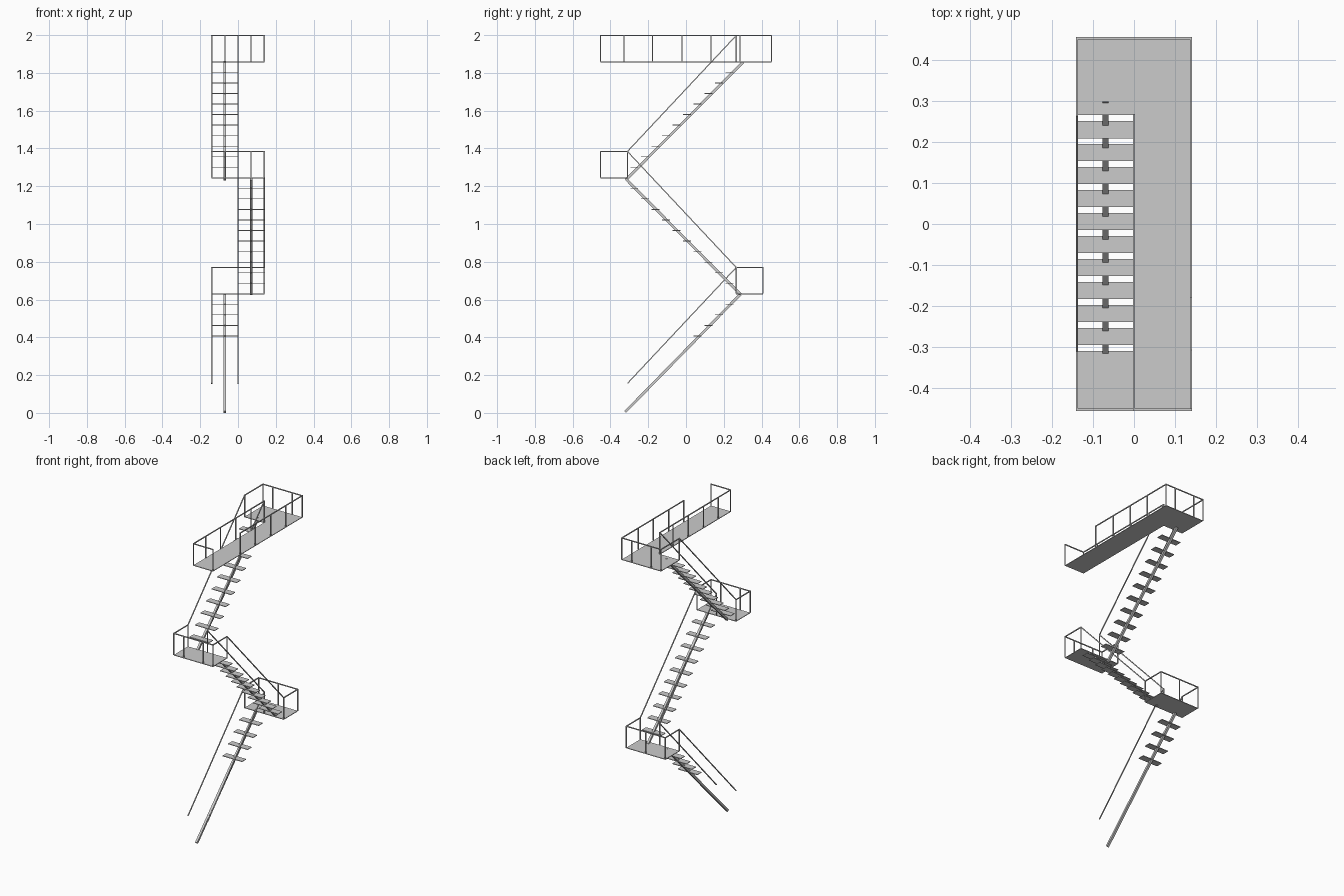
import bpy, bmesh
from mathutils import Vector, Matrix

if "Cube" in bpy.data.objects:
    bpy.data.objects.remove(bpy.data.objects["Cube"])

W = 0.139        # half width of the staircase
RAIL = 0.0055    # rail and post thickness
H = 0.139        # railing height
Z1, Z2, Z3 = 0.631, 1.245, 1.859   # landing and platform levels
Y_BACK, Y_FRONT = 0.266, -0.310    # where the flights meet the landings


def finish(name, bm):
    mesh = bpy.data.meshes.new(name)
    bm.to_mesh(mesh)
    bm.free()
    obj = bpy.data.objects.new(name, mesh)
    bpy.context.collection.objects.link(obj)
    return obj


def add_box(bm, lo, hi):
    lo, hi = Vector(lo), Vector(hi)
    m = Matrix.Translation((lo + hi) / 2) @ Matrix.Diagonal((*(hi - lo), 1))
    bmesh.ops.create_cube(bm, size=1, matrix=m)


def add_bar(bm, a, b, w):
    a, b = Vector(a), Vector(b)
    d = b - a
    rot = d.to_track_quat('Z', 'Y').to_matrix().to_4x4()
    m = Matrix.Translation((a + b) / 2) @ rot @ Matrix.Diagonal((w, w, d.length, 1))
    bmesh.ops.create_cube(bm, size=1, matrix=m)


def railing(name, z, paths, posts):
    """Top rails along xy paths, with posts at xy points."""
    bm = bmesh.new()
    for path in paths:
        for p, q in zip(path, path[1:]):
            add_bar(bm, (*p, z + H), (*q, z + H), RAIL)
    for p in posts:
        add_bar(bm, (*p, z), (*p, z + H + RAIL / 2), RAIL)
    finish(name, bm)


def floor(name, z, rects):
    bm = bmesh.new()
    for x0, y0, x1, y1 in rects:
        add_box(bm, (x0, y0, z - 0.003), (x1, y1, z + 0.001))
    finish(name, bm)


def flight(n, side, z0, direction, first, stringer):
    """One flight: central stringer, open treads and two handrails."""
    xc = side * W / 2
    bm = bmesh.new()
    add_bar(bm, (xc, *stringer[0]), (xc, *stringer[1]), 0.014)
    finish(f"stringer_{n}", bm)

    mid = (Y_BACK + Y_FRONT) / 2
    bm = bmesh.new()
    for k in range(first, 11):
        y = mid + direction * (k - 5.5) * 0.056
        z = z0 + k * 0.0559
        x0, x1 = sorted((0, side * W))
        add_box(bm, (x0, y - 0.021, z - 0.003), (x1, y + 0.021, z + 0.001))
    finish(f"treads_{n}", bm)

    ys = (Y_FRONT, Y_BACK) if direction > 0 else (Y_BACK, Y_FRONT)
    bm = bmesh.new()
    for x in (0, side * W):
        add_bar(bm, (x, ys[0], z0 + H), (x, ys[1], z0 + 0.614 + H), RAIL)
    finish(f"handrails_{n}", bm)


# Flights zigzag upward; the lowest one keeps only its upper treads
flight(1, -1, 0.017, 1, 7, ((-0.322, 0.005), (0.288, 0.628)))
flight(2, 1, Z1, -1, 1, ((0.288, 0.628), (-0.318, 1.238)))
flight(3, -1, Z2, 1, 1, ((-0.318, 1.234), (0.302, 1.857)))

# Landings with railings on three sides
for n, z, yi, yo, xs in ((1, Z1, Y_BACK, 0.408, (0,)),
                         (2, Z2, Y_FRONT, -0.453, (-W / 2, W / 2))):
    floor(f"landing_{n}", z, [(-W, min(yi, yo), W, max(yi, yo))])
    railing(f"landing_railing_{n}", z,
            [[(-W, yi), (-W, yo), (W, yo), (W, yi)]],
            [(-W, yi), (-W, yo), (W, yo), (W, yi), (0, yi)] + [(x, yo) for x in xs])

# L-shaped top platform
E = 0.453
floor("top_platform", Z3, [(0, -E, W, E), (-W, Y_BACK, 0, E)])

# Top railing, with an exit gap on the right side near the front
railing("top_railing", Z3,
        [[(W, -0.177), (W, E), (-W, E), (-W, Y_BACK)],
         [(W, -E), (0, -E), (0, Y_BACK)]],
        [(W, y) for y in (-E, -0.177, -0.022, 0.133, 0.286, E)]
        + [(0, y) for y in (-E, -0.328, -0.177, -0.022, 0.133, Y_BACK)]
        + [(-W, Y_BACK), (-W, E), (-W / 2, E), (W / 2, E)])
